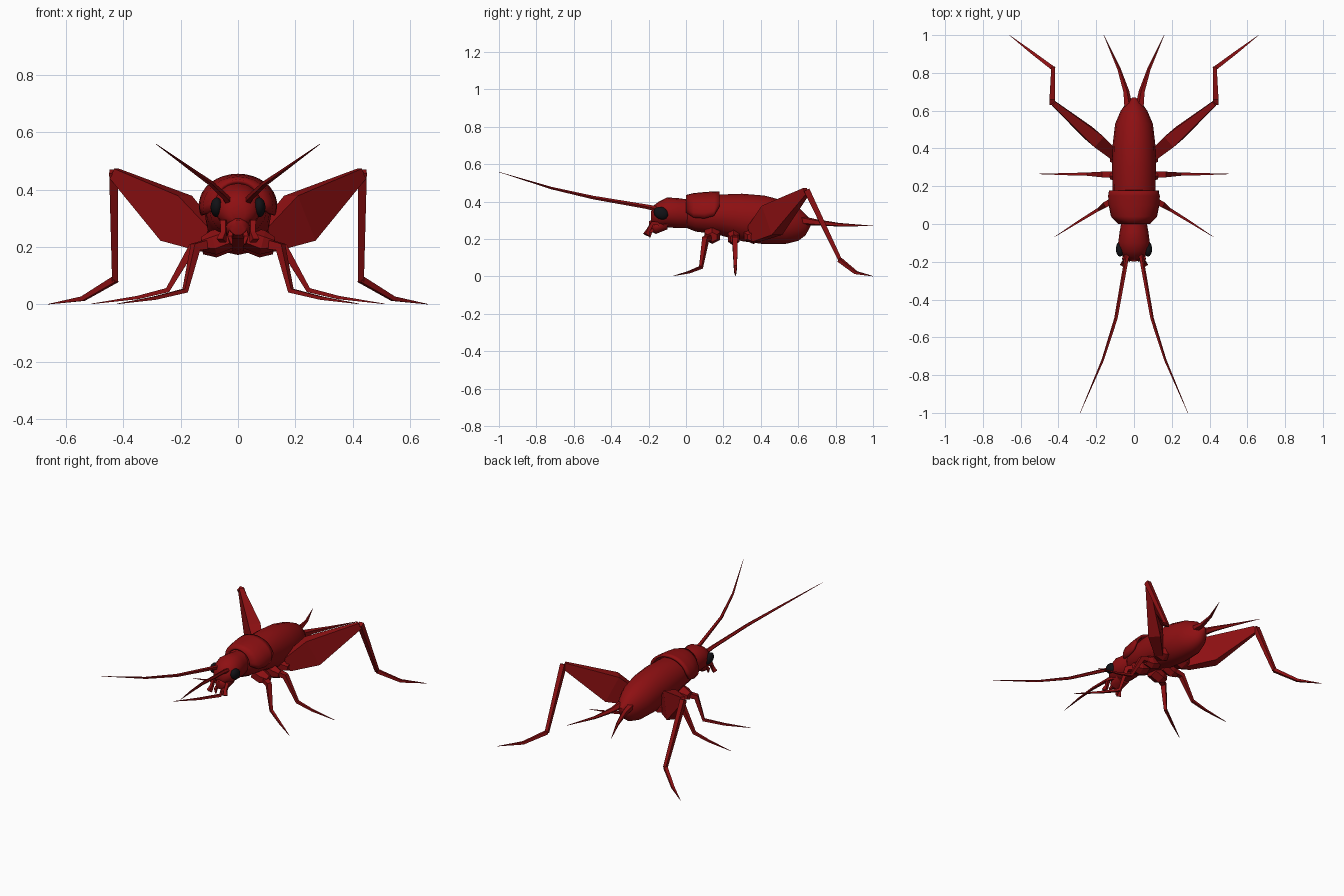
import bpy, bmesh
from math import cos, sin, pi
from mathutils import Vector

if "Cube" in bpy.data.objects:
    bpy.data.objects.remove(bpy.data.objects["Cube"])


def material(name, rgb):
    m = bpy.data.materials.new(name)
    m.diffuse_color = (*rgb, 1)
    m.use_nodes = True
    m.node_tree.nodes["Principled BSDF"].inputs["Base Color"].default_value = m.diffuse_color
    return m


RED = material("dark red shell", (0.27, 0.005, 0.006))
BLACK = material("black eye", (0.006, 0.006, 0.008))


def skin(name, rings, mat=RED, closed=True, smooth=False, mirror=False):
    """Bridge equal-length rings of points into one object."""
    bm = bmesh.new()
    rows = [[bm.verts.new(p) for p in ring] for ring in rings]
    n = len(rows[0])
    for a, b in zip(rows, rows[1:]):
        for i in range(n if closed else n - 1):
            j = (i + 1) % n
            bm.faces.new((a[i], a[j], b[j], b[i]))
    if closed:
        bm.faces.new(rows[0])
        bm.faces.new(rows[-1])
    bmesh.ops.recalc_face_normals(bm, faces=bm.faces)
    mesh = bpy.data.meshes.new(name)
    bm.to_mesh(mesh)
    bm.free()
    mesh.materials.append(mat)
    ob = bpy.data.objects.new(name, mesh)
    bpy.context.collection.objects.link(ob)
    if mirror:
        ob.modifiers.new("Mirror", "MIRROR")
    if smooth:
        bpy.ops.object.select_all(action="DESELECT")
        bpy.context.view_layer.objects.active = ob
        ob.select_set(True)
        bpy.ops.object.shade_smooth_by_angle(angle=0.7)
    return ob


def body(name, sections, n=16, **kw):
    """Loft ellipses along y: (y, centre z, half width, half height)."""
    return skin(name, [[(rx * cos(2 * pi * i / n), y, z + rz * sin(2 * pi * i / n))
                        for i in range(n)] for y, z, rx, rz in sections], smooth=True, **kw)


def limb(name, points, sizes, n=4):
    """Tapered faceted limb along a path, mirrored; sizes are (side, up) half sizes."""
    pts = [Vector(p) for p in points]
    rings = []
    for k, (p, s) in enumerate(zip(pts, sizes)):
        side_r, up_r = s if isinstance(s, tuple) else (s, s)
        t = Vector()
        if k:
            t += (p - pts[k - 1]).normalized()
        if k < len(pts) - 1:
            t += (pts[k + 1] - p).normalized()
        t.normalize()
        side = t.cross(Vector((0, 0, 1))).normalized()
        up = side.cross(t)
        grow = 1 / cos(pi / n)
        rings.append([p + grow * (side * side_r * cos(a) + up * up_r * sin(a))
                      for a in [2 * pi * (i + 0.5) / n for i in range(n)]])
    return skin(name, rings, mirror=True)


# Abdomen and thorax
body("abdomen", [(0.0, .33, .06, .07), (0.05, .33, .1, .09), (0.17, .33, .113, .107),
                 (0.30, .315, .116, .127), (0.42, .302, .113, .13), (0.53, .288, .1, .115),
                 (0.60, .28, .07, .09), (0.64, .275, .042, .055), (0.67, .29, .008, .012)])

# Head
body("head", [(0.02, .335, .065, .075), (-0.04, .338, .076, .08), (-0.10, .342, .084, .08),
              (-0.145, .332, .076, .068), (-0.175, .325, .055, .052), (-0.188, .315, .025, .028)])
body("lower_face", [(-0.10, .28, .05, .03), (-0.16, .265, .045, .04),
                    (-0.19, .27, .03, .03), (-0.198, .28, .012, .015)], n=10)

# Saddle-shaped neck shield, open below
rings = []
for y, zc, rx, rz, drop in [(0.0, .345, .085, .09, 0.05), (0.04, .34, .122, .105, .25),
                            (0.10, .34, .134, .111, .28), (0.15, .345, .137, .109, .2),
                            (0.178, .35, .135, .105, -.2)]:
    n = 14
    angles = [-drop + (pi + 2 * drop) * i / n for i in range(n + 1)]
    rings.append([(rx * cos(a), y, zc + rz * sin(a)) for a in angles])
shield = skin("neck_shield", rings, closed=False, smooth=True)
solid = shield.modifiers.new("Solidify", "SOLIDIFY")
solid.thickness = 0.015
solid.offset = -1 if shield.data.polygons[7].normal.z > 0 else 1

# Eyes
bm = bmesh.new()
bmesh.ops.create_uvsphere(bm, u_segments=14, v_segments=8, radius=1)
for v in bm.verts:
    x, y, z = v.co
    v.co = (0.074 + 0.022 * x, -0.133 + 0.04 * y, 0.338 + 0.034 * z + 0.006 * y * -1)
mesh = bpy.data.meshes.new("eyes")
bm.to_mesh(mesh)
bm.free()
mesh.materials.append(BLACK)
mesh.shade_smooth()
eyes = bpy.data.objects.new("eyes", mesh)
bpy.context.collection.objects.link(eyes)
eyes.modifiers.new("Mirror", "MIRROR")

# Antennae, mouth feelers and tail feelers
limb("antennae", [(.035, -.15, .36), (.045, -.22, .374), (.095, -.5, .422),
                  (.165, -.72, .472), (.285, -1.0, .558)], [.012, .01, .008, .0055, .0008], n=5)
limb("mouth_feelers", [(.04, -.13, .28), (.052, -.18, .285), (.05, -.2, .25), (.058, -.213, .222)],
     [.009, .01, .009, .013])
limb("inner_mouth_feelers", [(.02, -.17, .26), (.028, -.19, .235), (.024, -.195, .21)],
     [.008, .008, .004])
limb("tail_feelers", [(.03, .61, .3), (.042, .7, .288), (.08, .82, .276), (.16, 1.0, .27)],
     [.02, .014, .008, .0008], n=5)

# Hip blocks
for name, y, length, z in [("front_hips", .14, .042, .215), ("middle_hips", .255, .03, .205),
                           ("hind_hips", .36, .05, .215)]:
    limb(name, [(.03, y, z + .02), (.085, y, z), (.125, y, z - .005)],
         [(length, .035), (length, .037), (length * .6, .022)], n=6)

# Front and middle legs
thin = [.018, .015, .0085, .006, .0008]
limb("front_legs", [(.08, .14, .215), (.148, .105, .2), (.184, .08, .048),
                    (.29, .015, .022), (.42, -.068, .002)], thin)
limb("middle_legs", [(.08, .26, .21), (.16, .262, .197), (.245, .264, .05),
                     (.35, .264, .024), (.51, .265, .002)], thin)

# Hind legs: broad flat thigh, thin shin and foot
limb("hind_thighs", [(.1, .36, .225), (.215, .46, .3), (.43, .643, .455)],
     [(.025, .045), (.037, .088), (.013, .02)])
limb("hind_shins", [(.433, .645, .462), (.428, .825, .085)], [(.015, .016), .01])
limb("hind_feet", [(.426, .822, .088), (.54, .908, .02), (.66, 1.0, .001)], [.011, .008, .0008])
